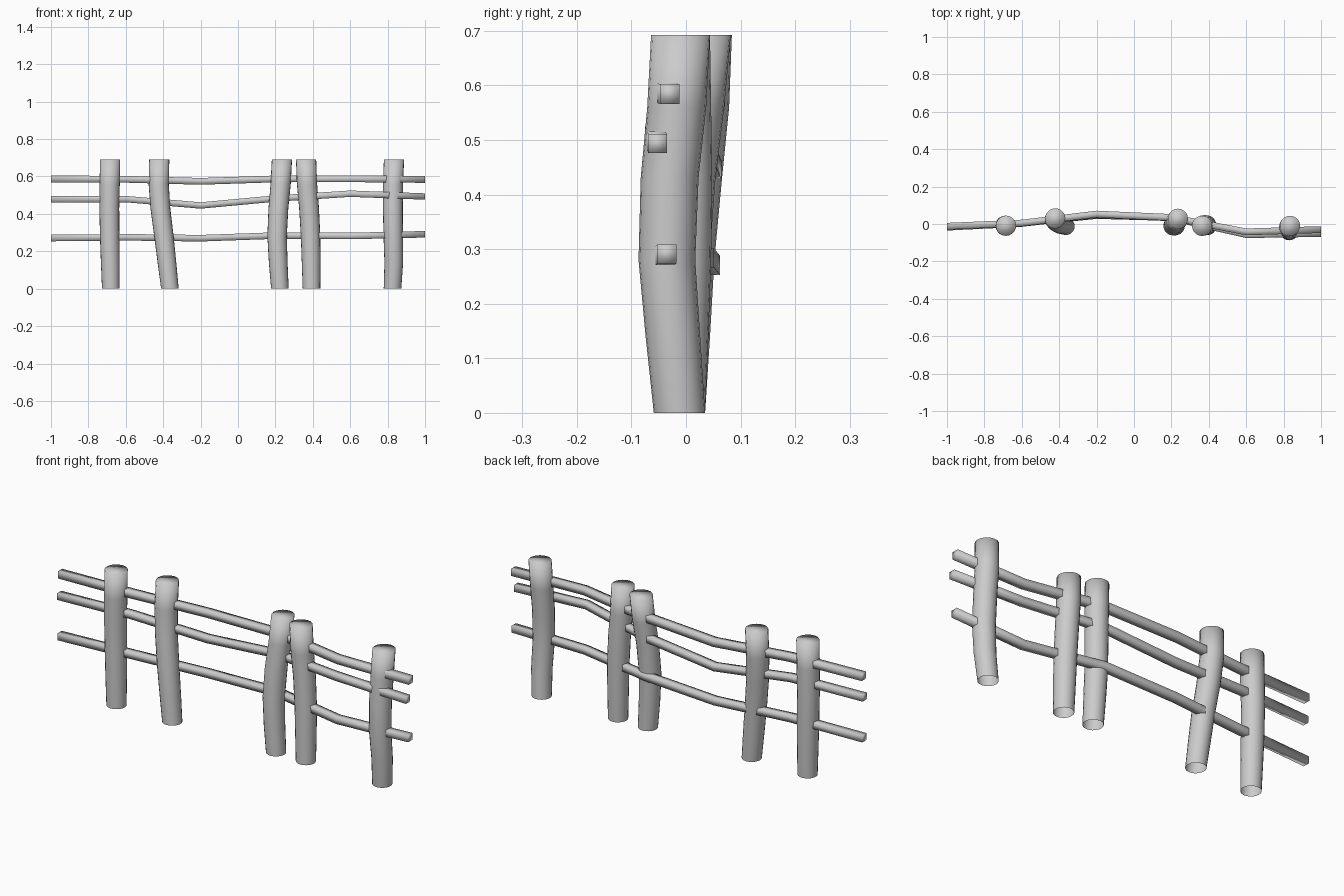
import bpy, bmesh, math
from mathutils import Vector

if "Cube" in bpy.data.objects:
    bpy.data.objects.remove(bpy.data.objects["Cube"])


def sweep(name, rings, cap_start=True, cap_end=True):
    """Skin a list of vertex rings, smooth shaded throughout."""
    bm = bmesh.new()
    loops = [[bm.verts.new(p) for p in ring] for ring in rings]
    n = len(loops[0])
    for a, b in zip(loops, loops[1:]):
        for i in range(n):
            j = (i + 1) % n
            bm.faces.new((a[i], a[j], b[j], b[i]))
    if cap_start:
        bm.faces.new(loops[0][::-1])
    if cap_end:
        bm.faces.new(loops[-1])
    bmesh.ops.recalc_face_normals(bm, faces=bm.faces)
    for f in bm.faces:
        f.smooth = True
    me = bpy.data.meshes.new(name)
    bm.to_mesh(me)
    bm.free()
    ob = bpy.data.objects.new(name, me)
    bpy.context.collection.objects.link(ob)
    return ob


# Crooked round posts: centre (x, y) at each height, open underneath
HEIGHTS = [0, 0.14, 0.28, 0.43, 0.56, 0.692]
RADII = [0.047, 0.05, 0.052, 0.053, 0.054, 0.054]
POSTS = [
    [(-.680, -.012), (-.683, -.010), (-.686, -.008), (-.688, -.008), (-.686, -.009), (-.684, -.009)],
    [(-.364, -.012), (-.380, -.006), (-.396, .000), (-.415, .013), (-.424, .025), (-.421, .030)],
    [(.224, -.012), (.215, -.012), (.209, -.009), (.216, .001), (.228, .016), (.235, .028)],
    [(.393, -.012), (.391, -.009), (.388, -.006), (.380, -.005), (.369, -.008), (.364, -.010)],
    [(.826, -.012), (.833, -.024), (.830, -.035), (.828, -.030), (.829, -.017), (.834, -.010)],
]
SIDES = 20
for k, path in enumerate(POSTS):
    rings = [[(x + r * math.cos(2 * math.pi * i / SIDES),
               y + r * math.sin(2 * math.pi * i / SIDES), z) for i in range(SIDES)]
             for (x, y), z, r in zip(path, HEIGHTS, RADII)]
    sweep(f"post_{k + 1}", rings, cap_start=False)

# Bent square rails: centre (y, z) at each x station
STATIONS = [-1, -0.6, -0.2, 0.2, 0.6, 1]
RAILS = {
    "top_rail": (0.018, [(-.012, .587), (.005, .585), (.053, .574), (.035, .587), (-.042, .588), (-.030, .584)]),
    "middle_rail": (0.017, [(-.018, .478), (.002, .479), (.048, .445), (.032, .482), (-.058, .508), (-.052, .493)]),
    "bottom_rail": (0.0175, [(-.015, .271), (.004, .275), (.045, .270), (.034, .284), (-.046, .282), (-.035, .291)]),
}
for name, (h, path) in RAILS.items():
    rings = [[(x, y + sy * h, z + sz * h) for sy, sz in ((-1, -1), (1, -1), (1, 1), (-1, 1))]
             for x, (y, z) in zip(STATIONS, path)]
    sweep(name, rings)
